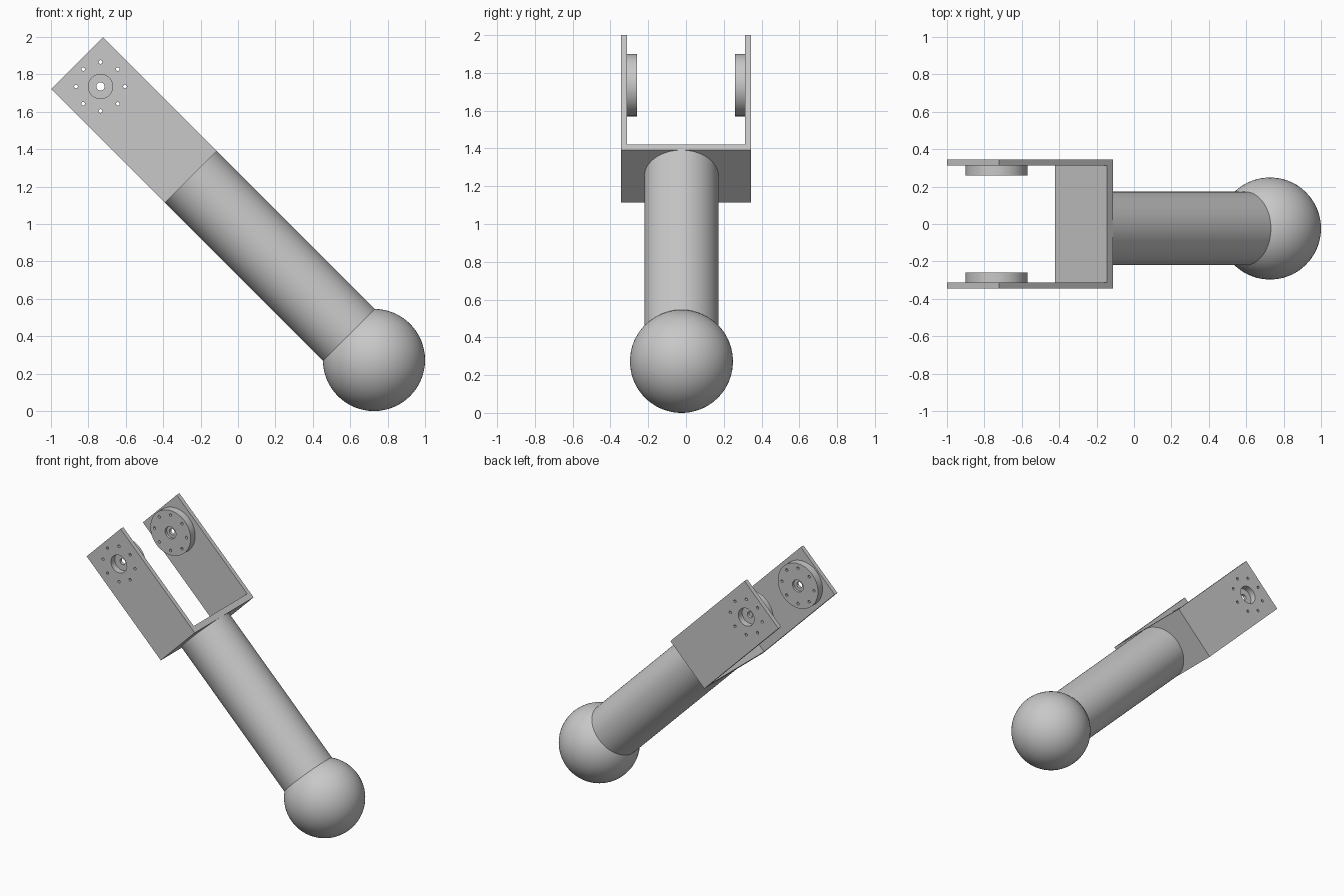
import bpy, bmesh, math
from mathutils import Matrix, Vector

if "Cube" in bpy.data.objects:
    bpy.data.objects.remove(bpy.data.objects["Cube"])

R = 0.273           # ball radius
TUBE_R = 0.1965     # also half the bracket width
Y_OFF = -0.024      # tube and ball sit slightly off the bracket centre
BASE, END = 1.385, 2.245   # bracket span along the arm
HUB = 2.068         # pivot position along the arm
HALF, WALL = 0.345, 0.032

# Arm frame: local z runs along the arm from the ball centre
ARM = Matrix.Translation((1 - R, 0, R)) @ Matrix.Rotation(-math.pi / 4, 4, 'Y')

grey = bpy.data.materials.new("grey_metal")
grey.diffuse_color = (0.58, 0.58, 0.58, 1)
grey.use_nodes = True
grey.node_tree.nodes["Principled BSDF"].inputs["Base Color"].default_value = grey.diffuse_color


def make(name, bm):
    bmesh.ops.recalc_face_normals(bm, faces=bm.faces[:])
    mesh = bpy.data.meshes.new(name)
    bm.to_mesh(mesh)
    bm.free()
    ob = bpy.data.objects.new(name, mesh)
    bpy.context.collection.objects.link(ob)
    ob.matrix_world = ARM
    mesh.materials.append(grey)
    return ob


def cylinder(bm, r, a, b, matrix, seg=48):
    """Cylinder along the matrix's z axis, from a to b."""
    bmesh.ops.create_cone(bm, cap_ends=True, segments=seg, radius1=r, radius2=r,
                          depth=b - a, matrix=matrix @ Matrix.Translation((0, 0, (a + b) / 2)))


def lathe(bm, profile, matrix, seg=40):
    """Spin an (r, z) profile around the matrix's z axis and cap its ends."""
    rings = [[bm.verts.new(matrix @ Vector((r * math.cos(t), r * math.sin(t), z)))
              for t in (2 * math.pi * i / seg for i in range(seg))] for r, z in profile]
    for p, q in zip(rings, rings[1:]):
        for i in range(seg):
            j = (i + 1) % seg
            bm.faces.new((p[i], p[j], q[j], q[i]))
    bm.faces.new(rings[0])
    bm.faces.new(rings[-1])


def smooth(ob):
    bpy.ops.object.select_all(action='DESELECT')
    ob.select_set(True)
    bpy.context.view_layer.objects.active = ob
    bpy.ops.object.shade_smooth_by_angle(angle=math.radians(30))


def cut(ob, cutter):
    mod = ob.modifiers.new("holes", 'BOOLEAN')
    mod.operation, mod.solver, mod.object = 'DIFFERENCE', 'EXACT', cutter
    bpy.context.view_layer.objects.active = ob
    bpy.ops.object.modifier_apply(modifier=mod.name)


# Ball at the foot of the arm
bm = bmesh.new()
bmesh.ops.create_uvsphere(bm, u_segments=64, v_segments=32, radius=R,
                          matrix=Matrix.Translation((0, Y_OFF, 0)))
smooth(make("ball", bm))

# Tube between ball and bracket
bm = bmesh.new()
cylinder(bm, TUBE_R, 0.1895, BASE, Matrix.Translation((0, Y_OFF, 0)), 64)
smooth(make("tube", bm))

# U-shaped bracket: profile pushed across the arm
bm = bmesh.new()
inner = HALF - WALL
floor = BASE + 0.043
outline = [(-HALF, BASE), (HALF, BASE), (HALF, END), (inner, END),
           (inner, floor), (-inner, floor), (-inner, END), (-HALF, END)]
face = bm.faces.new([bm.verts.new((-TUBE_R, y, z)) for y, z in outline])
new = bmesh.ops.extrude_face_region(bm, geom=[face])["geom"]
bmesh.ops.translate(bm, vec=(2 * TUBE_R, 0, 0),
                    verts=[v for v in new if isinstance(v, bmesh.types.BMVert)])
bracket = make("bracket", bm)

# Pivot discs inside both bracket walls, drilled through together with the walls
for side, name in ((-1, "front"), (1, "back")):
    hub = Matrix.Translation((0, 0, HUB)) @ Matrix.Rotation(-side * math.pi / 2, 4, 'X')
    bm = bmesh.new()
    cylinder(bm, 0.165, inner - 0.053, inner, hub, 64)
    disc = make(name + "_pivot_disc", bm)

    bm = bmesh.new()
    lathe(bm, [(0.044, 0.2), (0.044, 0.278), (0.022, 0.278),
               (0.022, 0.3), (0.065, 0.3), (0.065, 0.4)], hub)
    for i in range(8):
        a = math.pi / 4 * i + math.pi / 4
        spot = Matrix.Translation((0.131 * math.cos(a + math.pi / 4), 0.131 * math.sin(a + math.pi / 4), 0))
        cylinder(bm, 0.01, 0.2, 0.4, hub @ spot, 12)
    cutter = make("hole_cutter", bm)
    cutter.hide_render = True
    bpy.context.view_layer.update()
    cut(disc, cutter)
    cut(bracket, cutter)
    bpy.data.objects.remove(cutter)
    smooth(disc)
smooth(bracket)
